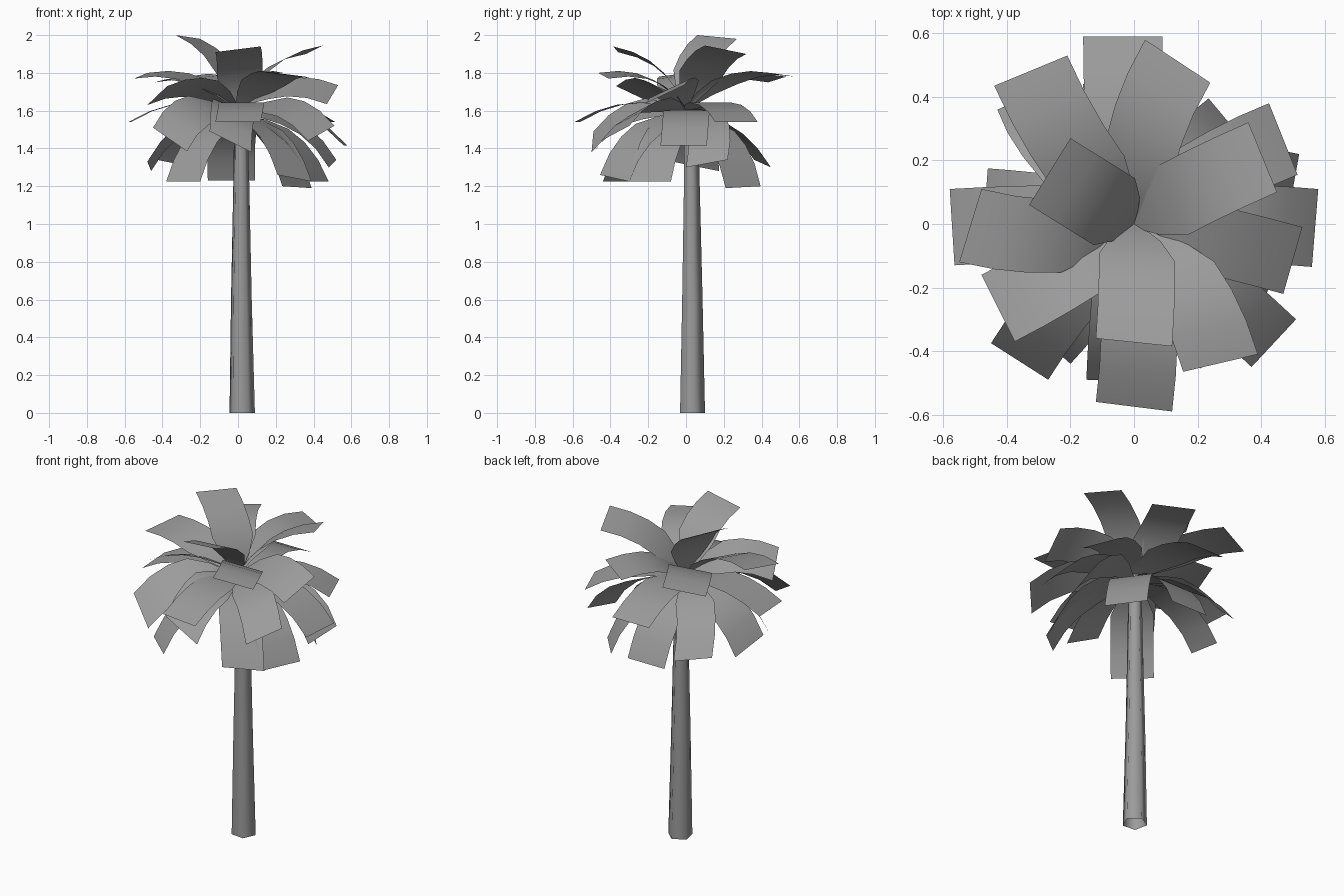
import bpy, bmesh, math
from mathutils import Vector

if "Cube" in bpy.data.objects:
    bpy.data.objects.remove(bpy.data.objects["Cube"])

GREY = bpy.data.materials.new("grey")
GREY.diffuse_color = (0.33, 0.33, 0.33, 1)
GREY.use_nodes = True
GREY.node_tree.nodes["Principled BSDF"].inputs["Base Color"].default_value = GREY.diffuse_color


def finish(name, bm, angle):
    me = bpy.data.meshes.new(name)
    bm.to_mesh(me)
    bm.free()
    me.materials.append(GREY)
    ob = bpy.data.objects.new(name, me)
    bpy.context.collection.objects.link(ob)
    bpy.ops.object.select_all(action='DESELECT')
    ob.select_set(True)
    bpy.context.view_layer.objects.active = ob
    bpy.ops.object.shade_smooth_by_angle(angle=math.radians(angle))
    return ob


# tapered five-sided trunk, open at the ground: rings of (x, y, z, radius)
def trunk(rings, sides=5):
    bm = bmesh.new()
    loops = []
    for x, y, z, r in rings:
        loops.append([bm.verts.new((x + r * math.cos(math.radians(12 + 360 * i / sides)),
                                    y + r * math.sin(math.radians(12 + 360 * i / sides)), z))
                      for i in range(sides)])
    for a, b in zip(loops, loops[1:]):
        for i in range(sides):
            j = (i + 1) % sides
            bm.faces.new((a[i], a[j], b[j], b[i]))
    finish("trunk", bm, 80)


# frond: arched strip from the crown to a tip edge given by two corners
def frond(name, a, b, root_z, bow):
    root = Vector((0, 0, root_z))
    a, b = Vector(a), Vector(b)
    tip = (a + b) / 2
    side = (b - a) / 2
    chord = tip - root
    out = Vector((chord.x, chord.y, 0))
    if side.cross(out).z < 0:
        side = -side
    # upward bow, square to the chord
    n = Vector((0, 0, 1)) * out.length - out.normalized() * chord.z
    n.normalize()
    # sideways bend, so the frond meets its tip edge squarely
    d = Vector((-side.y, side.x, 0)).normalized()
    bend = out * 0.5 - d * out.dot(d) * 0.5
    ctrl = root + chord * 0.5 + bend + n * bow
    bm = bmesh.new()
    rows = []
    for t, w in ((0, 0.12), (0.2, 0.65), (0.4, 1), (0.6, 1), (0.8, 1), (1, 1)):
        p = root * (1 - t) ** 2 + ctrl * 2 * t * (1 - t) + tip * t * t
        rows.append((bm.verts.new(p - side * w), bm.verts.new(p + side * w)))
    for (l0, r0), (l1, r1) in zip(rows, rows[1:]):
        bm.faces.new((l0, l1, r1, r0))
    bm.normal_update()
    if sum(f.normal.z for f in bm.faces) < 0:
        bmesh.ops.reverse_faces(bm, faces=bm.faces)
    finish(name, bm, 40)


trunk([(0.02, 0.03, 0, 0.071), (0.016, 0.03, 0.6, 0.058),
       (0.016, 0.028, 1.2, 0.045), (0.015, 0.025, 1.6, 0.038)])

# tip corners of each frond, from the upright ones to the drooping ones
upright = [
    ((-0.33, 0.06, 2.0), (-0.20, 0.27, 1.98)),
    ((0.36, 0.32, 1.90), (0.45, 0.10, 1.945)),
    ((-0.12, -0.36, 1.91), (0.12, -0.385, 1.94)),
]
raised = [
    ((0.155, -0.465, 1.80), (0.39, -0.41, 1.77)),
    ((-0.48, 0.11, 1.80), (-0.55, -0.12, 1.77)),
    ((-0.44, 0.435, 1.75), (-0.21, 0.53, 1.78)),
    ((0.035, 0.58, 1.78), (0.24, 0.445, 1.80)),
    ((-0.48, -0.16, 1.63), (-0.375, -0.37, 1.73)),
    ((0.53, -0.01, 1.735), (0.47, -0.22, 1.635)),
]
level = [
    ((-0.12, -0.56, 1.54), (0.12, -0.59, 1.54)),
    ((-0.16, 0.59, 1.54), (0.09, 0.59, 1.54)),
    ((0.425, 0.38, 1.54), (0.515, 0.155, 1.54)),
    ((-0.58, 0.11, 1.54), (-0.565, -0.13, 1.54)),
]
arched = [
    ((0.58, 0.11, 1.415), (0.56, -0.135, 1.415)),
    ((-0.45, -0.375, 1.51), (-0.27, -0.49, 1.385)),
    ((-0.15, -0.49, 1.49), (0.07, -0.50, 1.38)),
    ((0.37, -0.45, 1.44), (0.51, -0.30, 1.52)),
]
drooping = [
    ((0.21, -0.455, 1.26), (0.39, -0.30, 1.225)),
    ((0.52, 0.22, 1.34), (0.48, 0.0, 1.30)),
    ((0.235, 0.395, 1.20), (0.39, 0.21, 1.19)),
    ((-0.38, -0.28, 1.225), (-0.20, -0.44, 1.225)),
    ((0.48, -0.08, 1.225), (0.38, -0.30, 1.225)),
    ((-0.46, 0.175, 1.28), (-0.48, -0.07, 1.33)),
    ((-0.43, 0.36, 1.34), (-0.23, 0.45, 1.30)),
    ((-0.16, 0.44, 1.23), (0.09, 0.44, 1.23)),
]
for kind, group, root_z, bow in (("upright", upright, 1.61, 0.14), ("raised", raised, 1.61, 0.15),
                                 ("level", level, 1.60, 0.14), ("arched", arched, 1.58, 0.19),
                                 ("drooping", drooping, 1.58, 0.17)):
    for i, (a, b) in enumerate(group):
        frond(f"{kind}_frond_{i + 1}", a, b, root_z, bow)
